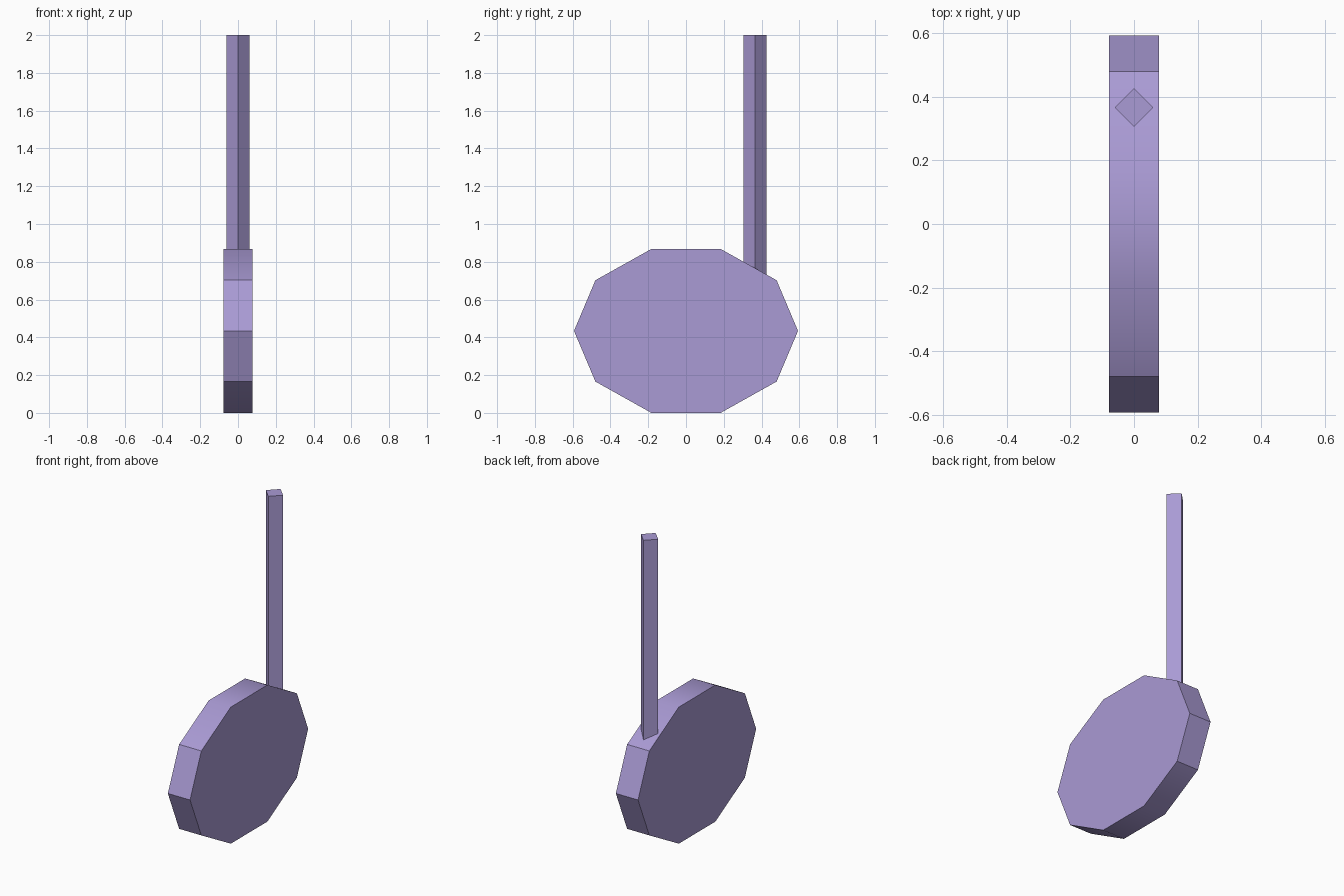
import bpy
import math

cube = bpy.data.objects.get("Cube")
if cube:
    bpy.data.objects.remove(cube, do_unlink=True)

# Single lavender material
lavender = bpy.data.materials.new("lavender")
lavender.use_nodes = True
COLOUR = (0.40, 0.325, 0.66, 1.0)
lavender.diffuse_color = COLOUR
lavender.node_tree.nodes["Principled BSDF"].inputs["Base Color"].default_value = COLOUR


def prism(name, outline, axis, start, end):
    """Extrude a closed 2D outline along x or z between two positions."""
    n = len(outline)
    if axis == "x":
        verts = [(d, a, b) for d in (start, end) for a, b in outline]
    else:
        verts = [(a, b, d) for d in (start, end) for a, b in outline]
    faces = [tuple(reversed(range(n))), tuple(range(n, 2 * n))]
    faces += [(i, (i + 1) % n, n + (i + 1) % n, n + i) for i in range(n)]
    mesh = bpy.data.meshes.new(name)
    mesh.from_pydata(verts, [], faces)
    mesh.materials.append(lavender)
    obj = bpy.data.objects.new(name, mesh)
    bpy.context.collection.objects.link(obj)
    return obj


def ellipse(sides, ra, rb, ca, cb):
    """Points of a regular polygon stretched to two radii."""
    return [(ca + ra * math.cos(math.tau * i / sides),
             cb + rb * math.sin(math.tau * i / sides)) for i in range(sides)]


# Flattened ten-sided note head, thin from left to right
HALF_HEIGHT = 0.434
head_outline = ellipse(10, 0.593, HALF_HEIGHT / math.sin(math.radians(72)), 0, HALF_HEIGHT)
head = prism("note_head", head_outline, "x", -0.078, 0.078)

# Four-sided stem turned cornerwise, rooted inside the head
stem = prism("note_stem", ellipse(4, 0.061, 0.061, 0, 0.366), "z", 0.50, 2.0)

# Soften only the shallow edges around the top and bottom of the head
bpy.ops.object.select_all(action="DESELECT")
head.select_set(True)
bpy.context.view_layer.objects.active = head
bpy.ops.object.shade_smooth_by_angle(angle=math.radians(33))
